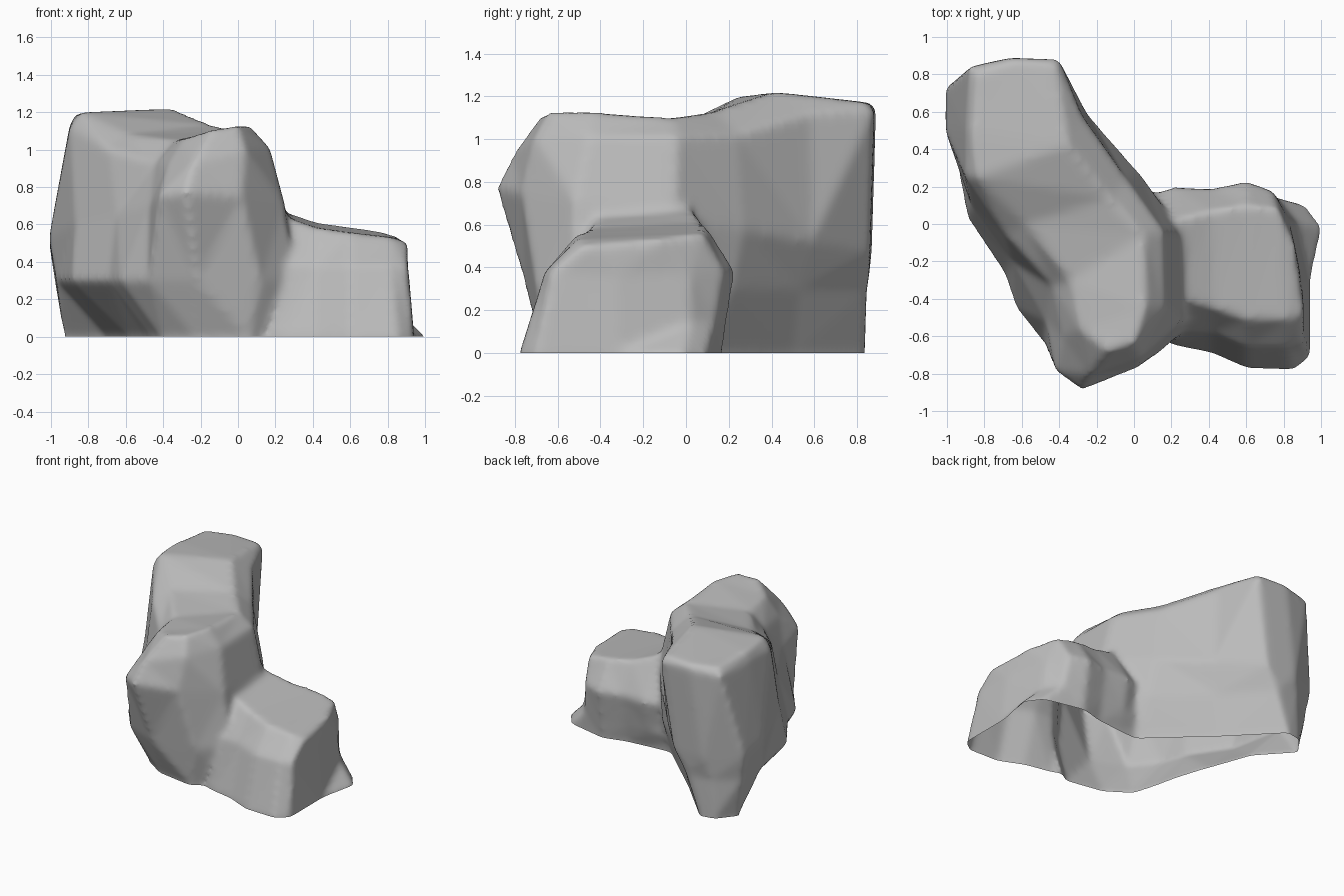
import bpy
import bmesh

cube = bpy.data.objects.get("Cube")
if cube:
    bpy.data.objects.remove(cube, do_unlink=True)

stone = bpy.data.materials.new("grey_stone")
stone.use_nodes = True
GREY = (0.5, 0.5, 0.5, 1)
stone.diffuse_color = GREY
stone.node_tree.nodes["Principled BSDF"].inputs["Base Color"].default_value = GREY
SKIRT = -0.12   # the lofts run below ground, then are trimmed flat


def loft(bm, rings):
    """Skin closed rings of equal size and return their vertices."""
    loops = [[bm.verts.new(p) for p in ring] for ring in rings]
    n = len(loops[0])
    for a, b in zip(loops, loops[1:]):
        for i in range(n):
            j = (i + 1) % n
            bm.faces.new((a[i], a[j], b[j], b[i]))
    return loops


def finish(bm, name):
    bmesh.ops.triangulate(bm, faces=bm.faces[:])
    bmesh.ops.recalc_face_normals(bm, faces=bm.faces)
    mesh = bpy.data.meshes.new(name)
    bm.to_mesh(mesh)
    bm.free()
    obj = bpy.data.objects.new(name, mesh)
    bpy.context.collection.objects.link(obj)
    return obj


# Main ridge: outlines from the undercut ground up, starting at the back corner
ground = [(-.71, .84), (-.82, .82), (-.93, .68), (-.7, .43), (-.58, .1), (-.5, -.15), (-.46, -.33),
          (-.41, -.5), (-.23, -.62), (.06, -.67), (.3, -.5), (.2, 0), (.05, .1), (-.38, .5)]
foot = [(-.6, .85), (-.8, .83), (-.98, .71), (-.97, .45), (-.89, .03), (-.69, -.27), (-.63, -.45),
        (-.48, -.64), (-.22, -.75), (.12, -.7), (.3, -.54), (.25, -.05), (.05, .22), (-.3, .53)]
waist = [(-.5, .86), (-.75, .87), (-1.01, .73), (-1.01, .5), (-.87, .1), (-.65, -.2), (-.47, -.52),
         (-.42, -.79), (-.28, -.89), (.02, -.77), (.25, -.52), (.26, -.05), (.03, .27), (-.25, .59)]
shoulder = [(-.4, .88, 1.13), (-.65, .89, 1.14), (-.88, .84, 1.13), (-.9, .5, 1.13), (-.9, .25, 1.12),
            (-.69, -.06, 1), (-.44, -.33, .93), (-.38, -.6, .91), (-.24, -.81, .93), (.04, -.71, 1),
            (.17, -.45, 1.01), (.16, -.04, 1.01), (-.04, .24, 1.02), (-.28, .58, 1.12)]
crown = [(-.42, .85, 1.17), (-.65, .86, 1.17), (-.84, .8, 1.17), (-.87, .5, 1.19), (-.84, .25, 1.2),
         (-.58, 0, 1.08), (-.34, -.3, 1.05), (-.29, -.56, 1.06), (-.14, -.68, 1.11), (0, -.64, 1.13),
         (.06, -.45, 1.13), (.05, -.06, 1.1), (-.13, .14, 1.13), (-.35, .42, 1.22)]

bm = bmesh.new()
loops = loft(bm, [[(x, y, SKIRT) for x, y in ground],
                  [(x, y, 0) for x, y in ground],
                  [(x, y, .3) for x, y in foot],
                  [(x, y, .62 - .17 * y) for x, y in waist],
                  shoulder, crown])
top = loops[-1]
bm.faces.new([top[i] for i in (13, 0, 1, 2, 3)])
for k in range(3, 7):
    bm.faces.new((top[k], top[k + 1], top[15 - k], top[16 - k]))
bm.faces.new((top[7], top[8], top[9]))
bm.faces.new(loops[0])
ridge = finish(bm, "rock")

# Side spur: sections along x as (x, skew, height, y from front foot to back foot)
# skew draws the back edge of a section inwards and flares its back foot
sections = [(-.1, 0, .72, (-.5, -.45, -.35, 0, .1, .1, .08)),
            (.22, 0, .68, (-.65, -.57, -.4, .02, .2, .15, .1)),
            (.42, 0, .61, (-.69, -.58, -.45, .07, .19, .15, .12)),
            (.6, 0, .585, (-.77, -.66, -.51, .1, .23, .19, .17)),
            (.82, .08, .56, (-.78, -.66, -.51, .08, .18, .14, .1)),
            (.91, .08, .53, (-.71, -.63, -.48, -.12, .02, .02, -.02))]
bm = bmesh.new()
rings = []
for x, skew, h, ys in sections:
    heights = (0, .38, h - .03, h, .38, .14, 0)
    offsets = (skew * .4, 0, 0, -skew * .6, -skew, -skew * .6, skew * 1.2)
    ring = [(x + dx, y, z) for dx, y, z in zip(offsets, ys, heights)]
    buried = [(px, py, SKIRT) for px, py, pz in (ring[0], ring[-1])]
    rings.append([buried[0]] + ring + [buried[1]])
loops = loft(bm, rings)
bm.faces.new(loops[0])
# Hollow end face between the two flared feet
end = loops[-1]
low, mid, high = [bm.verts.new((x, -.32, z)) for x, z in ((.95, SKIRT), (.94, 0), (.9, .36))]
strips = [(end[0], end[1], mid, low), (end[1], end[2], high, mid), (end[2], end[3], high),
          (end[3], end[4], high), (end[4], end[5], high), (end[5], end[6], high),
          (end[6], end[7], mid, high), (end[7], end[8], low, mid), (end[8], end[0], low)]
for strip in strips:
    bm.faces.new(strip)
spur = finish(bm, "spur")

# Fuse both masses into one worn surface
bpy.ops.object.select_all(action='DESELECT')
ridge.select_set(True)
spur.select_set(True)
bpy.context.view_layer.objects.active = ridge
bpy.ops.object.join()
remesh = ridge.modifiers.new("fuse", 'REMESH')
remesh.mode = 'VOXEL'
remesh.voxel_size = .022
wear = ridge.modifiers.new("wear", 'SMOOTH')
wear.factor = .5
wear.iterations = 9
for mod in ("fuse", "wear"):
    bpy.ops.object.modifier_apply(modifier=mod)

# Trim at ground level, leaving the underside open
bm = bmesh.new()
bm.from_mesh(ridge.data)
bmesh.ops.bisect_plane(bm, geom=bm.verts[:] + bm.edges[:] + bm.faces[:], plane_co=(0, 0, 0),
                       plane_no=(0, 0, 1), clear_inner=True)
bm.to_mesh(ridge.data)
bm.free()
ridge.data.materials.clear()
ridge.data.materials.append(stone)
bpy.ops.object.shade_smooth()
